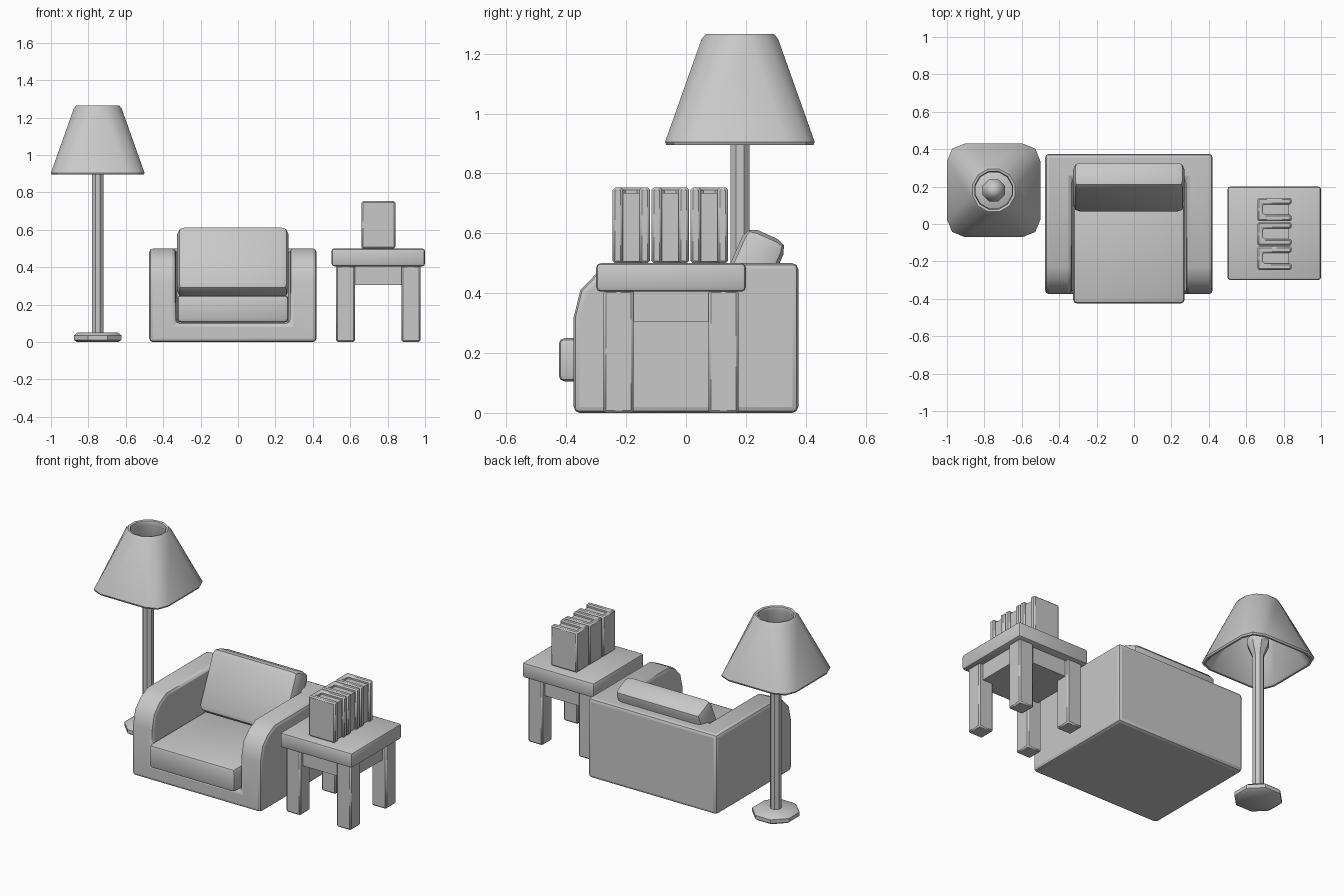
import bpy, bmesh, math
from mathutils import Matrix, Vector

cube = bpy.data.objects.get("Cube")
if cube:
    bpy.data.objects.remove(cube, do_unlink=True)

grey = bpy.data.materials.new("plain grey")
grey.use_nodes = True
colour = (0.58, 0.58, 0.58, 1)
grey.diffuse_color = colour
grey.node_tree.nodes["Principled BSDF"].inputs["Base Color"].default_value = colour


def finish(name, bm, bevel=0.0, segs=2):
    """Round the sharp edges, make the object and smooth it."""
    bmesh.ops.recalc_face_normals(bm, faces=bm.faces[:])
    if bevel:
        edges = [e for e in bm.edges if e.calc_face_angle(0) > math.radians(40)]
        bmesh.ops.bevel(bm, geom=edges, offset=bevel, segments=segs,
                        profile=0.5, affect='EDGES', clamp_overlap=True)
    mesh = bpy.data.meshes.new(name)
    bm.to_mesh(mesh)
    bm.free()
    mesh.materials.append(grey)
    ob = bpy.data.objects.new(name, mesh)
    bpy.context.collection.objects.link(ob)
    bpy.ops.object.select_all(action='DESELECT')
    ob.select_set(True)
    bpy.context.view_layer.objects.active = ob
    bpy.ops.object.shade_smooth_by_angle(angle=math.radians(40))
    return ob


def box(name, lo, hi, bevel=0.0, segs=2, tilt=0.0):
    lo, hi = Vector(lo), Vector(hi)
    bm = bmesh.new()
    bmesh.ops.create_cube(bm, size=1)
    bm.transform(Matrix.Translation((lo + hi) / 2)
                 @ Matrix.Rotation(math.radians(tilt), 4, 'X')
                 @ Matrix.Diagonal((*(hi - lo), 1)))
    return finish(name, bm, bevel, segs)


def loft(name, rings, centre, closed=False):
    """Skin rings of points; either cap the ends or join last to first."""
    bm = bmesh.new()
    loops = [[bm.verts.new((p[0] + centre[0], p[1] + centre[1], p[2])) for p in r]
             for r in rings]
    n = len(loops[0])
    pairs = list(zip(loops, loops[1:])) + ([(loops[-1], loops[0])] if closed else [])
    for a, b in pairs:
        for i in range(n):
            j = (i + 1) % n
            bm.faces.new((a[i], a[j], b[j], b[i]))
    if not closed:
        bm.faces.new(loops[0])
        bm.faces.new(loops[-1])
    return finish(name, bm)


def circle(r, z, n=8):
    return [(r * math.cos(math.tau * (i + .5) / n),
             r * math.sin(math.tau * (i + .5) / n), z) for i in range(n)]


def rounded_square(half, z):
    """Square with clipped corners, twelve points."""
    quarter = [(half, .62 * half), (.89 * half, .89 * half), (.62 * half, half)]
    ring = []
    for k in range(4):
        turn = Matrix.Rotation(k * math.pi / 2, 2)
        ring += [(*(turn @ Vector(p)), z) for p in quarter]
    return ring


# Floor lamp
lamp = (-0.75, 0.18)
loft("lamp_base", [circle(.12, 0), circle(.138, .012), circle(.138, .035),
                   circle(.115, .052)], lamp)
loft("lamp_pole", [circle(.034, .04), circle(.034, .95)], lamp)
loft("lamp_bulb", [circle(.034, .93), circle(.064, 1.0), circle(.064, 1.03),
                   circle(.035, 1.08), circle(.012, 1.09)], lamp)


def top_ring(r, z):
    ring = circle(r, z, 12)
    return ring


shade = [rounded_square(.25, .905), top_ring(.132, 1.25), top_ring(.118, 1.265),
         top_ring(.105, 1.262), top_ring(.1, 1.24), rounded_square(.222, .91),
         rounded_square(.235, .895), rounded_square(.246, .895)]
# Start the round rings beside the matching corner points
loft("lamp_shade", shade, lamp, closed=True)

# Armchair body: side profile across the full width, then the seat well cut out
profile = [(-.375, 0), (.375, 0), (.375, .5), (-.23, .5), (-.30, .465),
           (-.353, .41), (-.375, .32)]
bm = bmesh.new()
side = bm.faces.new([bm.verts.new((-.475, y, z)) for y, z in profile])
out = bmesh.ops.extrude_face_region(bm, geom=[side])
bmesh.ops.translate(bm, vec=(.895, 0, 0),
                    verts=[g for g in out["geom"] if isinstance(g, bmesh.types.BMVert)])
body = finish("armchair_body", bm)
cutter = box("seat_well_cutter", (-.332, -.6, .1), (.277, .24, .8))
cutter.hide_render = True
cut = body.modifiers.new("seat_well", 'BOOLEAN')
cut.operation = 'DIFFERENCE'
cut.object = cutter
cut.solver = 'EXACT'
rounding = body.modifiers.new("rounding", 'BEVEL')
rounding.width = .02
rounding.segments = 2
rounding.limit_method = 'ANGLE'
rounding.angle_limit = math.radians(40)
bpy.ops.object.select_all(action='DESELECT')
body.select_set(True)
bpy.context.view_layer.objects.active = body
for mod in ("seat_well", "rounding"):
    bpy.ops.object.modifier_apply(modifier=mod)
bpy.ops.object.shade_smooth_by_angle(angle=math.radians(40))
bpy.data.objects.remove(cutter, do_unlink=True)

# Armchair cushions
box("seat_cushion", (-.325, -.425, .105), (.27, .24, .25), .02)
box("back_cushion", (-.325, .122, .238), (.27, .272, .612), .038, tilt=-24)

# Side table
box("table_top", (.5, -.3, .405), (1, .2, .5), .015)
box("table_apron", (.55, -.25, .305), (.95, .15, .41))
for x, sx in ((.525, "right"), (.875, "left")):
    for y, sy in ((-.275, "front"), (.075, "back")):
        box(f"table_leg_{sy}_{sx}", (x, y, 0), (x + .1, y + .1, .41), .008, 1)

# Books: a U-shaped cover around a recessed page block
for i in range(3):
    y = -.245 + i * .13
    bm = bmesh.new()
    outline = [(.66, y), (.842, y), (.842, y + .035), (.69, y + .035),
               (.69, y + .09), (.842, y + .09), (.842, y + .125), (.66, y + .125)]
    base = bm.faces.new([bm.verts.new((px, py, .5)) for px, py in outline])
    out = bmesh.ops.extrude_face_region(bm, geom=[base])
    bmesh.ops.translate(bm, vec=(0, 0, .253),
                        verts=[g for g in out["geom"] if isinstance(g, bmesh.types.BMVert)])
    finish(f"book_cover_{i + 1}", bm, .008, 1)
    box(f"book_pages_{i + 1}", (.68, y + .03, .505), (.828, y + .095, .735))
